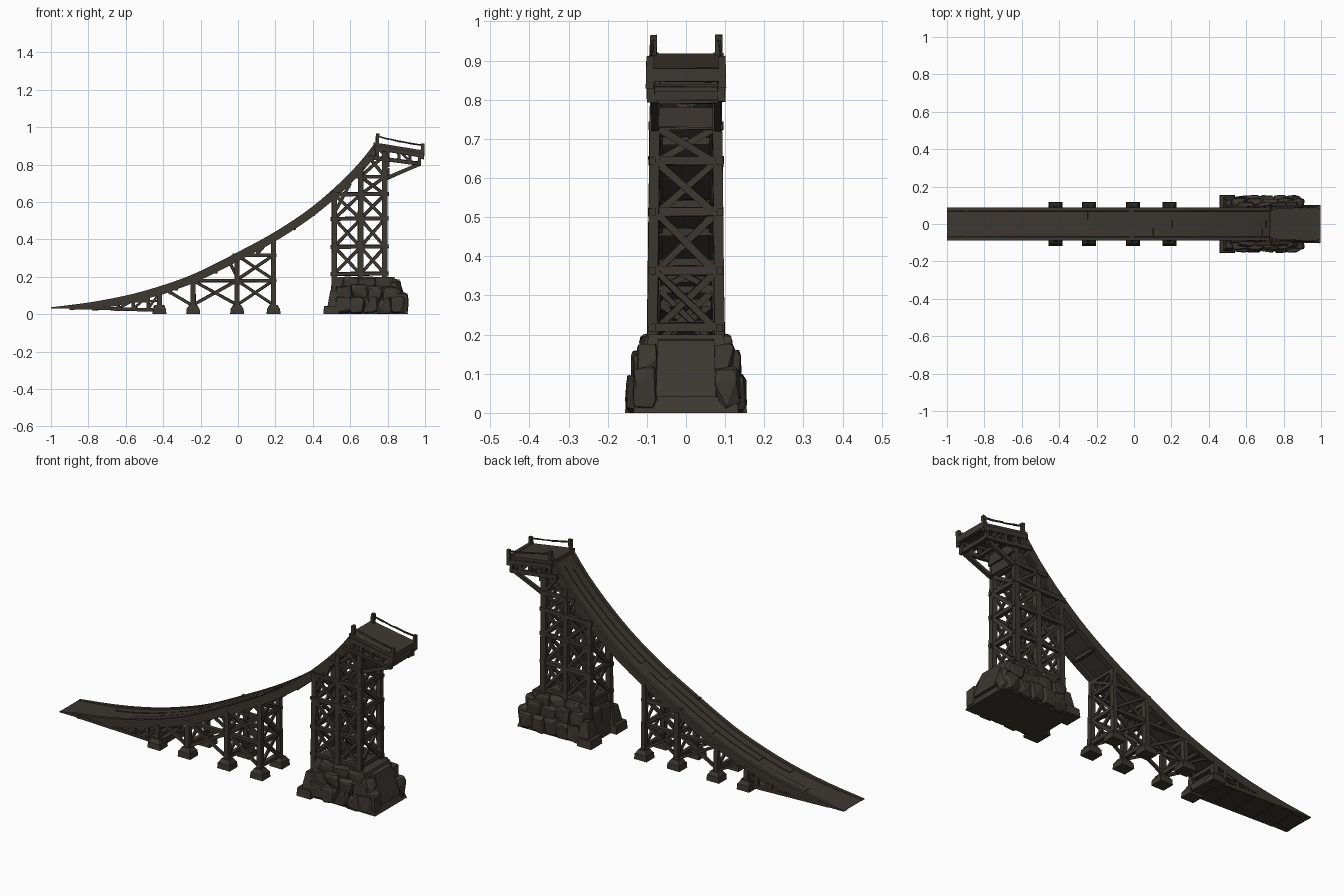
import bpy, bmesh, math, random
from mathutils import Vector as V

random.seed(4)

mat = bpy.data.materials.new("dark weathered brown")
mat.diffuse_color = (0.045, 0.038, 0.030, 1)


def finish(name, bm):
    bmesh.ops.recalc_face_normals(bm, faces=bm.faces)
    me = bpy.data.meshes.new(name)
    bm.to_mesh(me)
    bm.free()
    me.materials.append(mat)
    ob = bpy.data.objects.new(name, me)
    bpy.context.collection.objects.link(ob)
    return ob


def hexa(bm, vs):
    v = [bm.verts.new(p) for p in vs]
    for f in ((0, 1, 2, 3), (4, 5, 6, 7), (0, 1, 5, 4), (1, 2, 6, 5), (2, 3, 7, 6), (3, 0, 4, 7)):
        bm.faces.new([v[i] for i in f])


def beams(name, items, jit=0.0018):
    """items: (start, end, width across, depth) rough-hewn timbers"""
    bm = bmesh.new()
    for p, q, w, d in items:
        p, q = V(p), V(q)
        t = (q - p).normalized()
        side = V((1, 0, 0)) if abs(t.y) > 0.5 else V((0, 1, 0))
        side = (side - t * side.dot(t)).normalized()
        up = t.cross(side)
        vs = []
        for c in (p, q):
            for a, b in ((-1, -1), (1, -1), (1, 1), (-1, 1)):
                j = V([random.uniform(-jit, jit) for _ in range(3)])
                vs.append(c + side * a * w / 2 + up * b * d / 2 + j)
        hexa(bm, vs)
    return finish(name, bm)


# ramp curve (top edge seen from the front)
PTS = [(-1, .037), (-.79, .064), (-.6, .1), (-.44, .143), (-.24, .214), (0, .333),
       (.2, .442), (.38, .562), (.52, .68), (.652, .813), (.735, .92)]


def top(x):
    n = len(PTS)
    i = max(k for k in range(n - 1) if PTS[k][0] <= max(x, -1))

    def slope(k):
        a, b = PTS[max(k - 1, 0)], PTS[min(k + 1, n - 1)]
        return (b[1] - a[1]) / (b[0] - a[0])
    (x0, z0), (x1, z1) = PTS[i], PTS[i + 1]
    h = x1 - x0
    t = (x - x0) / h
    return ((2*t**3 - 3*t*t + 1) * z0 + (t**3 - 2*t*t + t) * h * slope(i)
            + (3*t*t - 2*t**3) * z1 + (t**3 - t*t) * h * slope(i + 1))


def loft(name, prof, xa, xb, n):
    bm = bmesh.new()
    rings = []
    for i in range(n + 1):
        x = xa + (xb - xa) * i / n
        m = (top(min(x + .01, .735)) - top(max(x - .01, -1))) / (min(x + .01, .735) - max(x - .01, -1))
        nrm = V((-m, 0, 1)).normalized()
        k = min(1, .12 + (x + 1) / .35)
        ring = []
        for y, h in prof:
            p = V((x, y, top(x))) + nrm * h * k
            p.x = max(p.x, -1)
            ring.append(bm.verts.new(p))
        rings.append(ring)
    c = len(prof)
    for a, b in zip(rings, rings[1:]):
        for j in range(c):
            bm.faces.new((a[j], a[(j+1) % c], b[(j+1) % c], b[j]))
    bm.faces.new(rings[0])
    bm.faces.new(rings[-1])
    return finish(name, bm)


# ramp: deck with raised curbs and side girders below
half = [(.087, -.044), (.087, 0), (.070, 0), (.068, -.009)]
loft("ramp_deck", [(.06, -.044)] + half + [(-y, h) for y, h in half[::-1]]
     + [(-.06, -.044), (-.06, -.026), (.06, -.026)], -1, .735, 36)
# long running boards on the deck
for i, (y, xa, xb) in enumerate([(.045, -.75, -.25), (-.045, -.6, .1), (.045, -.2, .45),
                                 (-.045, .13, .68), (0, -.45, .2), (0, .25, .7)]):
    loft(f"ramp_board_{i}", [(y - .02, -.012), (y - .02, -.005), (y + .02, -.005), (y + .02, -.012)], xa, xb, 12)
# joists under the deck
beams("ramp_joists", [((x, -.08, top(x) - .043), (x, .08, top(x) - .043), .018, .018)
                      for x in (-.33, -.12, .1, .3, .4, .58, .7)])


# top platform
def pz(x):
    return .92 - (x - .73) * .17


plat = [((.725, 0, pz(.725) - .013), (.985, 0, pz(.985) - .013), .19, .024)]
for s in (1, -1):
    y = s * .09
    plat += [((.73, y, .893), (.985, y, .85), .022, .024),
             ((.70, y, .84), (.97, y, .805), .022, .02),
             ((.79, s * .08, .725), (.965, s * .08, .80), .018, .018)]
    for x in (.745, .80, .86, .92, .97):
        plat.append(((x, y, pz(x) - .085), (x, y, pz(x) - .02), .02, .016))
    for x in (.75, .87):
        plat.append(((x, y, pz(x) - .03), (x + .05, y, pz(x) - .08), .012, .012))
    # posts with a sagging rail
    plat += [((.742, s * .084, .88), (.747, s * .084, .965), .018, .016),
             ((.985, s * .093, .83), (.989, s * .091, .912), .018, .016)]
    r = [(.745 + .242 * t, s * (.084 + .008 * t), .952 - .048 * t - .02 * t * (1 - t)) for t in (0, .25, .5, .75, 1)]
    plat += [(a, b, .006, .007) for a, b in zip(r, r[1:])]
plat += [((.985, -.1, .863), (.985, .1, .863), .022, .036),
         ((.965, -.095, .81), (.965, .095, .81), .018, .022),
         ((.86, -.09, .825), (.86, .09, .825), .018, .018),
         ((.803, -.09, .815), (.803, .09, .815), .014, .05),
         ((.803, -.07, .755), (.803, .07, .755), .012, .05),
         ((.745, -.09, .84), (.745, .09, .84), .018, .02)]
beams("top_platform", plat)

# tower: three pairs of legs, levels and cross braces
XS = (.515, .655, .785)
LV = (.215, .36, .51, .64)
TOPS = (.645, .785, .87)
legs, rails, braces = [], [], []
for s in (1, -1):
    for x, h in zip(XS, TOPS):
        legs.append(((x, s * .087, .12), (x, s * .078, h), .026, .028))
    for z in LV:
        rails.append(((.495, s * .086, z), (.805, s * .086, z + .003), .018, .02))
    rails.append(((.60, s * .084, .735), (.80, s * .084, .735), .018, .018))
    for za, zb in zip(LV, LV[1:]):
        for xa, xb in zip(XS, XS[1:]):
            braces += [((xa, s * .08, za), (xb, s * .08, zb), .011, .016),
                       ((xb, s * .087, za), (xa, s * .087, zb), .011, .016)]
    braces += [((.655, s * .08, .64), (.785, s * .08, .735), .011, .016),
               ((.785, s * .087, .64), (.655, s * .087, .735), .011, .016),
               ((.655, s * .082, .735), (.785, s * .082, .85), .011, .016),
               ((.785, s * .086, .735), (.70, s * .086, .84), .011, .016),
               ((.52, s * .082, .55), (.60, s * .082, .70), .011, .016)]
for x, h in zip(XS, TOPS):
    lv = [z for z in LV + (.73, .83) if z < h]
    for z in lv:
        rails.append(((x, -.095, z + .004), (x, .095, z + .004), .02, .022))
    for za, zb in zip(lv, lv[1:]):
        braces += [((x - .005, -.075, za), (x - .005, .075, zb), .011, .017),
                   ((x + .007, .075, za), (x + .007, -.075, zb), .011, .017)]
beams("tower_legs", legs)
beams("tower_rails", rails)
beams("tower_braces", braces)

# low trestle under the ramp
PX = (-.42, -.24, -.005, .19)
posts, ties, cross = [], [], []
for s in (1, -1):
    y = s * .076
    for x in PX:
        posts.append(((x, s * .084, .03), (x, y, top(x) - .03), .026, .026))
    ties += [((-.27, y, .18), (.205, y, .18), .022, .018),
             ((-.03, y, .315), (.205, y, .315), .022, .018),
             ((-.43, y, .105), (-.24, y, .175), .018, .014)]
    for xa, xb, za, zb in ((-.24, -.005, .05, .18), (-.005, .19, .05, .18), (-.005, .19, .185, .315)):
        cross += [((xa, s * .07, za), (xb, s * .07, zb), .011, .015),
                  ((xb, s * .08, za), (xa, s * .08, zb), .011, .015)]
    cross += [((-.40, y, .14), (-.25, y, .05), .011, .015), ((-.37, y, .11), (-.33, y, .17), .011, .015),
              ((-.05, y, .285), (0, y, .19), .011, .015), ((.10, y, .32), (.18, y, .41), .011, .015)]
for x in PX:
    h = top(x) - .05
    lv = [z for z in (.06, .18, .315) if z < h] + [h]
    for z in lv:
        ties.append(((x, -.088, z), (x, .088, z), .02, .02))
    for za, zb in zip(lv, lv[1:]):
        if zb - za > .06:
            cross += [((x - .004, -.07, za), (x - .004, .07, zb), .011, .015),
                      ((x + .006, .07, za), (x + .006, -.07, zb), .011, .015)]
beams("trestle_posts", posts)
beams("trestle_ties", ties)
beams("trestle_braces", cross)

# ramp toe: bottom chords, studs and floor boards
toe = []
for s in (1, -1):
    y = s * .077
    toe += [((-.9, y, .038), (-.42, y, .022), .02, .017), ((-.6, y, .067), (-.42, y, .072), .014, .012)]
    for x in (-.76, -.64, -.56, -.48):
        toe.append(((x, y, .025), (x, y, top(x) - .02), .018, .016))
    for a, b in ((-.76, -.64), (-.64, -.56), (-.56, -.48), (-.48, -.42)):
        toe.append(((a, y, .03), (b, y, top(b) - .035), .011, .012))
for a in (-.9, -.78, -.66, -.54):
    toe.append(((a, 0, .029 - (a + .9) * .028), (a + .118, 0, .029 - (a + .782) * .028), .16, .01))
toe.append(((-.42, -.09, .03), (-.42, .09, .03), .06, .035))
beams("ramp_toe_frame", toe, .001)


# stone feet: tapered blocks
def taper(bm, x0, x1, y0, y1, z0, z1, inset):
    i = inset
    hexa(bm, [(x0, y0, z0), (x1, y0, z0), (x1, y1, z0), (x0, y1, z0),
              (x0 + i, y0 + i, z1), (x1 - i, y0 + i, z1), (x1 - i, y1 - i, z1), (x0 + i, y1 - i, z1)])


bm = bmesh.new()
for s in (1, -1):
    for x in PX:
        taper(bm, x - .037, x + .037, s * .083 - .034, s * .083 + .034, 0, .03, .002)
        taper(bm, x - .033, x + .033, s * .083 - .03, s * .083 + .03, .03, .05, .011)
    taper(bm, .456, .54, s * .108 - .048, s * .108 + .048, 0, .045, .004)
    taper(bm, .478, .55, s * .104 - .04, s * .104 + .04, .04, .13, .016)
finish("stone_feet", bm)

# rock base core and end slab
bm = bmesh.new()
hexa(bm, [(.49, -.125, 0), (.91, -.135, 0), (.91, .135, 0), (.49, .125, 0),
          (.52, -.095, .2), (.835, -.095, .2), (.835, .095, .2), (.52, .095, .2)])
hexa(bm, [(.86, -.08, .045), (.912, -.077, .04), (.912, .077, .04), (.86, .08, .045),
          (.80, -.07, .195), (.862, -.072, .185), (.862, .072, .185), (.80, .07, .195)])
finish("rock_core", bm)


# boulders: hulls of chipped blocks
def boulder(bm, c, r):
    vs = []
    for k in range(26):
        d = V([random.uniform(-1, 1) for _ in range(3)]).normalized()
        d = V([math.copysign(abs(a) ** .5, a) for a in d])
        vs.append(bm.verts.new((c[0] + d.x * r[0], c[1] + d.y * r[1], max(0, c[2] + d.z * r[2]))))
    out = bmesh.ops.convex_hull(bm, input=vs)
    bmesh.ops.delete(bm, geom=[v for v in out["geom_interior"] if isinstance(v, bmesh.types.BMVert)], context='VERTS')


bm = bmesh.new()
for s in (1, -1):
    for i in range(5):
        boulder(bm, (.565 + i * .072, s * .118, .045 + random.uniform(0, .01)), (.045, .038, .05))
    for i in range(4):
        boulder(bm, (.565 + i * .082, s * .105, .115 + random.uniform(-.01, .01)), (.05, .037, .045))
    for i in range(3):
        boulder(bm, (.60 + i * .09, s * .09, .165), (.052, .03, .038))
    boulder(bm, (.868, s * .105, .06), (.045, .035, .06))
    boulder(bm, (.845, s * .098, .13), (.035, .03, .05))
for y in (-.04, .04):
    boulder(bm, (.525, y, .09), (.03, .045, .09))
finish("boulders", bm)
